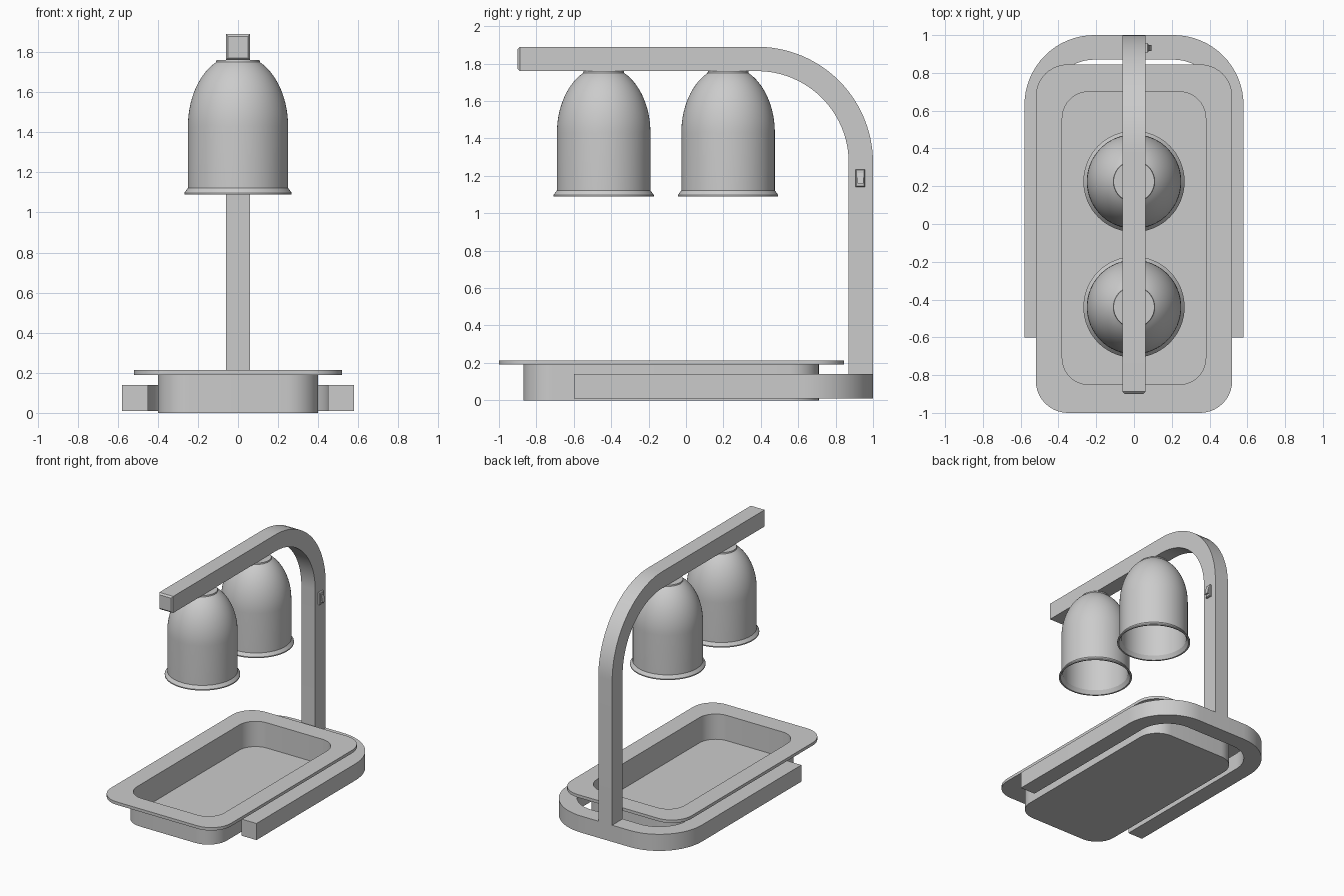
import bpy, bmesh
from math import sin, cos, pi, radians

if "Cube" in bpy.data.objects:
    bpy.data.objects.remove(bpy.data.objects["Cube"])


def skin(name, loops, angle=30):
    """Join a row of closed point loops into a capped solid."""
    bm = bmesh.new()
    rings = [[bm.verts.new(p) for p in loop] for loop in loops]
    n = len(rings[0])
    for a, b in zip(rings, rings[1:]):
        for i in range(n):
            j = (i + 1) % n
            bm.faces.new((a[i], a[j], b[j], b[i]))
    bm.faces.new(rings[0])
    bm.faces.new(rings[-1])
    bmesh.ops.recalc_face_normals(bm, faces=bm.faces)
    me = bpy.data.meshes.new(name)
    bm.to_mesh(me)
    bm.free()
    ob = bpy.data.objects.new(name, me)
    bpy.context.collection.objects.link(ob)
    bpy.ops.object.select_all(action='DESELECT')
    ob.select_set(True)
    bpy.context.view_layer.objects.active = ob
    bpy.ops.object.shade_smooth_by_angle(angle=radians(angle))
    return ob


def arc(cx, cy, r, a0, a1, n):
    return [(cx + r * cos(radians(a0 + (a1 - a0) * i / n)),
             cy + r * sin(radians(a0 + (a1 - a0) * i / n))) for i in range(n + 1)]


def rounded_rect(hx, y0, y1, r, z):
    corners = [(hx - r, y1 - r, 0), (r - hx, y1 - r, 90),
               (r - hx, y0 + r, 180), (hx - r, y0 + r, 270)]
    return [(x, y, z) for cx, cy, a in corners for x, y in arc(cx, cy, r, a, a + 90, 10)]


def ring(r, y, z, n=64):
    return [(r * cos(2 * pi * i / n), y + r * sin(2 * pi * i / n), z) for i in range(n)]


# U-shaped base frame
def u_path(hx, back, r):
    return ([(hx, -0.6)] + arc(hx - r, back - r, r, 0, 90, 16)
            + arc(r - hx, back - r, r, 90, 180, 16) + [(-hx, -0.6)])


outer, inner = u_path(0.58, 1.0, 0.37), u_path(0.45, 0.87, 0.24)
skin("base_frame", [[(*o, 0.01), (*o, 0.14), (*i, 0.14), (*i, 0.01)]
                    for o, i in zip(outer, inner)])

# Curved post and overhead arm, with a softened front end
def arm_section(o, i, hw=0.06):
    return [(-hw, *o), (hw, *o), (hw, *i), (-hw, *i)]


arm_out = [(1.0, 0.14)] + arc(0.38, 1.27, 0.62, 0, 90, 24) + [(-0.888, 1.89)]
arm_in = [(0.87, 0.14)] + arc(0.38, 1.27, 0.49, 0, 90, 24) + [(-0.888, 1.76)]
sections = [arm_section(o, i) for o, i in zip(arm_out, arm_in)]
sections.append(arm_section((-0.9, 1.878), (-0.9, 1.772), 0.05))
skin("post_and_arm", sections)

# Food tray: body, flat rim and recessed floor
skin("tray", [
    rounded_rect(0.40, -0.87, 0.71, 0.16, 0.0),
    rounded_rect(0.40, -0.87, 0.71, 0.16, 0.19),
    rounded_rect(0.52, -1.0, 0.845, 0.17, 0.19),
    rounded_rect(0.52, -1.0, 0.845, 0.17, 0.213),
    rounded_rect(0.38, -0.85, 0.70, 0.14, 0.213),
    rounded_rect(0.38, -0.85, 0.70, 0.14, 0.015),
])

# Hollow bell lamp shades
dome = [(0.25 * cos(a), 1.43 + 0.356 * sin(a))
        for a in [radians(64) * k / 14 for k in range(15)]]
outside = [(0.268, 1.09), (0.268, 1.098), (0.25, 1.122)] + dome + [(0.108, 1.76)]
inside = [(0.256, 1.09), (0.238, 1.12)] + [(r - 0.012, z - 0.01) for r, z in dome]
for label, y in (("front", -0.44), ("rear", 0.225)):
    skin(label + "_lamp_shade",
         [ring(r, y, z) for r, z in outside[::-1] + inside])

# Rocker switch on the post: bezel and tilted rocker
def yz_rect(x, y0, y1, z0, z1, tilt=0):
    return [(x, y0, z0), (x, y1, z0), (x + tilt, y1, z1), (x + tilt, y0, z1)]


skin("switch_bezel", [yz_rect(0.055, 0.907, 0.957, 1.14, 1.235),
                      yz_rect(0.072, 0.907, 0.957, 1.14, 1.235),
                      yz_rect(0.077, 0.912, 0.952, 1.145, 1.23)])
skin("switch_rocker", [yz_rect(0.07, 0.916, 0.948, 1.16, 1.215),
                       yz_rect(0.092, 0.916, 0.948, 1.16, 1.215, -0.012)])
